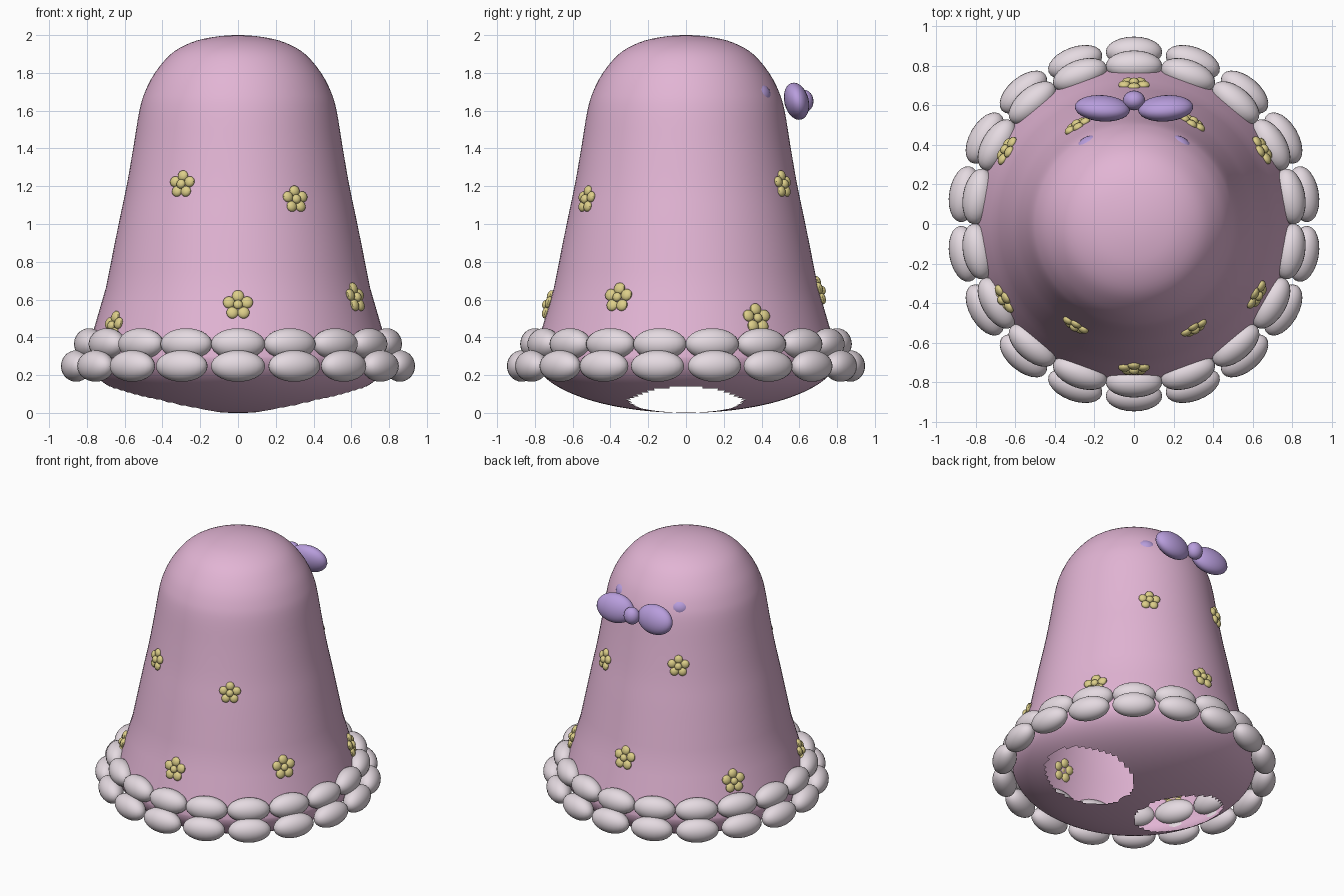
import bpy, bmesh, math
from mathutils import Vector, Matrix

if "Cube" in bpy.data.objects:
    bpy.data.objects.remove(bpy.data.objects["Cube"])


def material(name, rgb):
    m = bpy.data.materials.new(name)
    m.diffuse_color = (*rgb, 1)
    m.use_nodes = True
    m.node_tree.nodes["Principled BSDF"].inputs["Base Color"].default_value = m.diffuse_color
    return m


PINK = material("pink", (0.76, 0.46, 0.66))
PALE = material("pale_pink", (0.78, 0.70, 0.75))
GOLD = material("soft_yellow", (0.72, 0.62, 0.25))
LILAC = material("lilac", (0.48, 0.34, 0.72))


def finish(bm, name, mat, angle=30):
    me = bpy.data.meshes.new(name)
    bm.to_mesh(me)
    bm.free()
    ob = bpy.data.objects.new(name, me)
    bpy.context.collection.objects.link(ob)
    me.materials.append(mat)
    bpy.ops.object.select_all(action='DESELECT')
    ob.select_set(True)
    bpy.context.view_layer.objects.active = ob
    bpy.ops.object.shade_smooth_by_angle(angle=math.radians(angle))
    return ob


def ellipsoid(bm, matrix, centre, radii, u=20, v=12):
    m = matrix @ Matrix.Translation(centre) @ Matrix.Diagonal((*radii, 1))
    bmesh.ops.create_uvsphere(bm, u_segments=u, v_segments=v, radius=1, matrix=m)


def frame(angle, r, z, lean=0):
    """Local x along the tangent, -y outwards, z up the wall (leaning inwards)."""
    a = math.radians(angle)
    return (Matrix.Translation((r * math.cos(a), r * math.sin(a), z))
            @ Matrix.Rotation(a + math.pi / 2, 4, 'Z') @ Matrix.Rotation(-lean, 4, 'X'))


# Body profile (radius, height): bowl underneath, flared hem, tapered wall, dome
HEM_R, HEM_Z = 0.805, 0.30
WALL = [(0.70, 0.66), (0.632, 1.0), (0.59, 1.2), (0.555, 1.4), (0.522, 1.6), (0.492, 1.7),
        (0.44, 1.8), (0.355, 1.9), (0.25, 1.96), (0.13, 1.99), (0, 2.0)]


def smooth(points, n=4):
    p = [Vector(q) for q in points]
    p = [2 * p[0] - p[1]] + p + [Vector((-p[-2].x, p[-2].y))]
    out = []
    for a, b, c, d in zip(p, p[1:], p[2:], p[3:]):
        for i in range(n):
            t = i / n
            out.append(0.5 * (2 * b + (c - a) * t + (2 * a - 5 * b + 4 * c - d) * t * t
                              + (3 * b - a - 3 * c + d) * t ** 3))
    return out + [p[-2]]


bowl = []
for i in range(37):
    t = i / 36 * math.pi / 2
    bowl.append(Vector((HEM_R * math.sin(t), HEM_Z - HEM_Z * math.cos(t))))
hem = [Vector((HEM_R, HEM_Z)).lerp(Vector(WALL[0]), i / 4) for i in range(1, 4)]
outer = [bowl[-1]] + hem + smooth(WALL)
profile = bowl[:-1] + outer


def wall(z):
    """Radius and inward lean of the outer wall at a height."""
    for a, b in zip(outer, outer[1:]):
        if a.y <= z <= b.y:
            return a.lerp(b, (z - a.y) / (b.y - a.y)).x, math.atan2(a.x - b.x, b.y - a.y)


bm = bmesh.new()
N = 96
rings = []
for p in profile:
    if p.x < 1e-5:
        rings.append([bm.verts.new((0, 0, p.y))] * N)
    else:
        rings.append([bm.verts.new((p.x * math.cos(2 * math.pi * k / N),
                                    p.x * math.sin(2 * math.pi * k / N), p.y)) for k in range(N)])
for lo, hi in zip(rings, rings[1:]):
    for k in range(N):
        j = (k + 1) % N
        bm.faces.new(list(dict.fromkeys((lo[k], lo[j], hi[j], hi[k]))))
bmesh.ops.recalc_face_normals(bm, faces=bm.faces)
# Two leg openings in the bowl
holes = []
for f in bm.faces:
    c = f.calc_center_median()
    if c.z < HEM_Z and math.hypot(abs(c.x) - 0.385, c.y) < 0.295:
        holes.append(f)
bmesh.ops.delete(bm, geom=holes, context='FACES')
finish(bm, "bell_body", PINK)

# Two rows of ruffle beads around the hem
for name, r, z in (("upper_ruffle", 0.80, 0.365), ("lower_ruffle", 0.87, 0.248)):
    bm = bmesh.new()
    for i in range(18):
        ellipsoid(bm, frame(90 + i * 20, r, z), (0, 0, 0), (0.143, 0.078, 0.083), 24, 14)
    finish(bm, name, PALE)

# Five-petal flowers lying on the wall (angle, height)
FLOWERS = [(-90, 0.57), (-30, 0.61), (30, 0.50), (90, 0.645), (150, 0.52), (210, 0.46),
           (-120, 1.21), (-60, 1.13), (60, 1.21), (120, 1.31)]
for n, (ang, z) in enumerate(FLOWERS, 1):
    r, lean = wall(z)
    m = frame(ang, r + 0.004, z, lean)
    s = 1.1 if z < 1 else 1.0
    bm = bmesh.new()
    for k in range(5):
        t = math.pi / 2 + k * 2 * math.pi / 5
        ellipsoid(bm, m, (0.046 * s * math.cos(t), 0, 0.046 * s * math.sin(t)),
                  (0.029 * s, 0.02, 0.029 * s), 14, 8)
    ellipsoid(bm, m, (0, -0.012, 0), (0.025, 0.02, 0.025), 14, 8)
    finish(bm, f"flower_{n}", GOLD)

# Bow on the back: two loops, a knot, and tail tips just breaking the surface
I = Matrix.Identity(4)
for side, label in ((-1, "left"), (1, "right")):
    bm = bmesh.new()
    tilt = (Matrix.Translation((side * 0.16, 0.585, 1.65)) @ Matrix.Rotation(side * 0.07, 4, 'Z')
            @ Matrix.Rotation(math.radians(14), 4, 'X'))
    ellipsoid(bm, tilt, (0, 0, 0), (0.14, 0.064, 0.1), 28, 16)
    finish(bm, f"bow_loop_{label}", LILAC)
    bm = bmesh.new()
    r, lean = wall(1.69)
    ellipsoid(bm, frame(90 - side * 30, r - 0.045, 1.685, lean), (0, 0, 0), (0.07, 0.053, 0.06))
    finish(bm, f"bow_tail_{label}", LILAC)
bm = bmesh.new()
ellipsoid(bm, I, (0, 0.625, 1.65), (0.056, 0.05, 0.06))
finish(bm, "bow_knot", LILAC)
